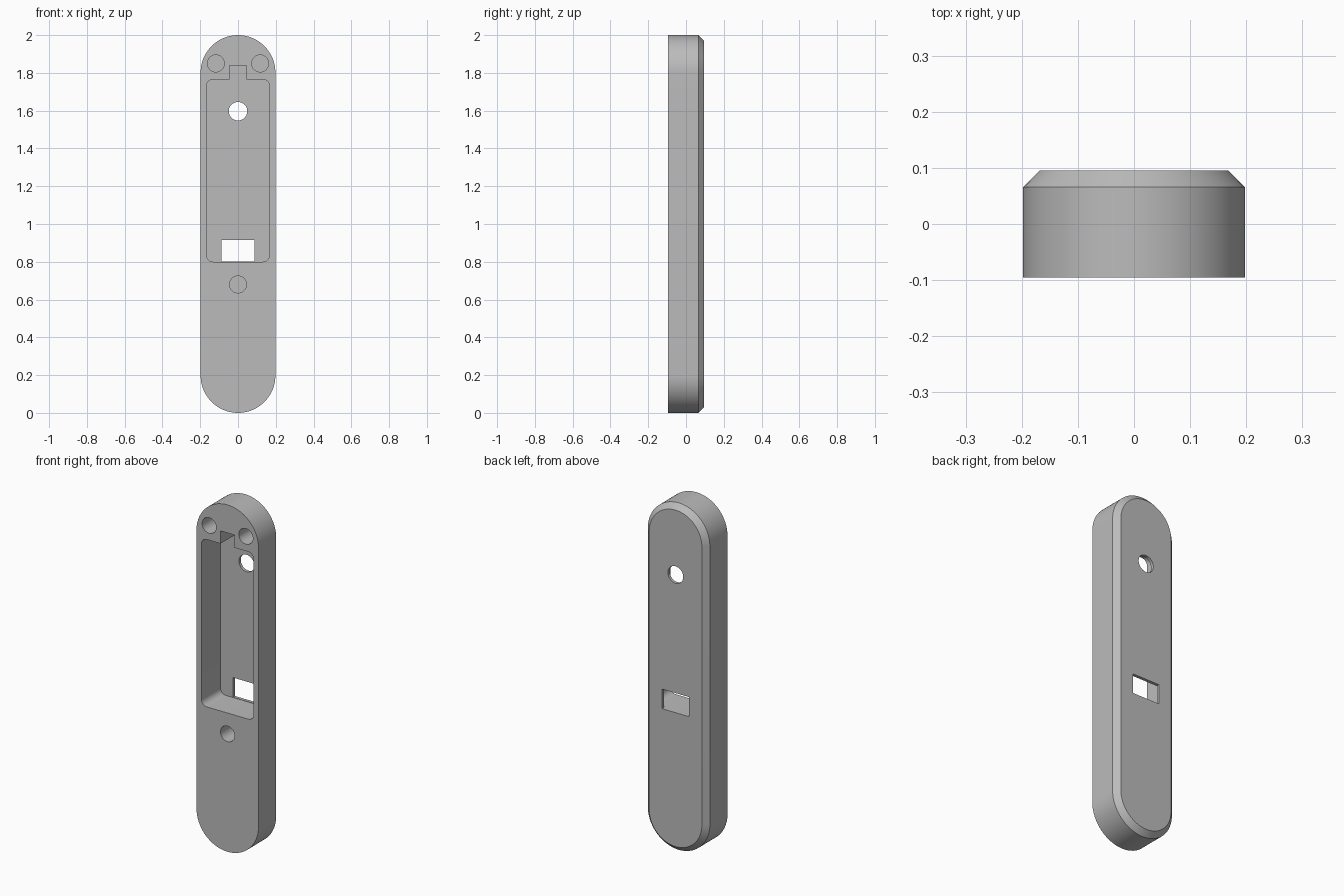
import bpy
import bmesh
from math import pi, sin, cos, radians

cube = bpy.data.objects.get("Cube")
if cube:
    bpy.data.objects.remove(cube, do_unlink=True)

R, HALF_DEPTH, CHAMFER = 0.198, 0.0955, 0.03
FLOOR = 0.078      # inner face of the thin back wall

grey = bpy.data.materials.new("plain_grey")
grey.use_nodes = True
grey.diffuse_color = (0.5, 0.5, 0.5, 1)
grey.node_tree.nodes["Principled BSDF"].inputs["Base Color"].default_value = (0.5, 0.5, 0.5, 1)


def arc(cx, cz, r, start, end, steps):
    """Points (x, z) along an arc, angles in degrees."""
    angles = [radians(start + (end - start) * i / steps) for i in range(steps + 1)]
    return [(cx + r * cos(a), cz + r * sin(a)) for a in angles]


def stadium(r):
    return arc(0, 2 - R, r, 0, 180, 40) + arc(0, R, r, 180, 360, 40)


def circle(x, z, r):
    return arc(x, z, r, 0, 360, 40)[:-1]


def loft(name, rings):
    """Solid through (outline, y) rings that share a point count."""
    bm = bmesh.new()
    loops = [[bm.verts.new((x, y, z)) for x, z in outline] for outline, y in rings]
    n = len(loops[0])
    for a, b in zip(loops, loops[1:]):
        for i in range(n):
            j = (i + 1) % n
            bm.faces.new((a[i], a[j], b[j], b[i]))
    bm.faces.new(loops[0][::-1])
    bm.faces.new(loops[-1])
    bmesh.ops.recalc_face_normals(bm, faces=bm.faces)
    mesh = bpy.data.meshes.new(name)
    bm.to_mesh(mesh)
    bm.free()
    mesh.materials.append(grey)
    obj = bpy.data.objects.new(name, mesh)
    bpy.context.collection.objects.link(obj)
    return obj


# Long rounded housing with a chamfered back rim
housing = loft("housing", [
    (stadium(R), -HALF_DEPTH),
    (stadium(R), HALF_DEPTH - CHAMFER),
    (stadium(R - CHAMFER), HALF_DEPTH)])

# Front pocket: rounded rectangle with a square notch on top
w, low, high, r, notch, notch_top = 0.167, 0.80, 1.765, 0.035, 0.044, 1.838
pocket = (arc(w - r, high - r, r, 0, 90, 8)
          + [(notch, high), (notch, notch_top), (-notch, notch_top), (-notch, high)]
          + arc(r - w, high - r, r, 90, 180, 8)
          + arc(r - w, low + r, r, 180, 270, 8)
          + arc(w - r, low + r, r, 270, 360, 8))

# Window through the back wall, at the foot of the pocket
sx, s0, s1 = 0.087, 0.802, 0.915
window = [(sx, s0), (sx, s1), (-sx, s1), (-sx, s0)]

cuts = [("pocket", pocket, -0.2, FLOOR),
        ("window", window, 0, 0.2),
        ("button_hole", circle(0, 1.597, 0.049), 0, 0.2)]
# Blind screw holes in the front face
for x, z in ((-0.117, 1.85), (0.117, 1.85), (0, 0.68)):
    cuts.append(("screw_hole", circle(x, z, 0.045), -0.2, 0.05))

bpy.ops.object.select_all(action='DESELECT')
bpy.context.view_layer.objects.active = housing
housing.select_set(True)
for name, outline, y0, y1 in cuts:
    cutter = loft(name + "_cutter", [(outline, y0), (outline, y1)])
    cutter.hide_render = True
    mod = housing.modifiers.new(name, 'BOOLEAN')
    mod.operation, mod.solver, mod.object = 'DIFFERENCE', 'EXACT', cutter
    bpy.ops.object.modifier_apply(modifier=mod.name)
    bpy.data.objects.remove(cutter, do_unlink=True)

bpy.ops.object.shade_smooth_by_angle(angle=radians(30))
